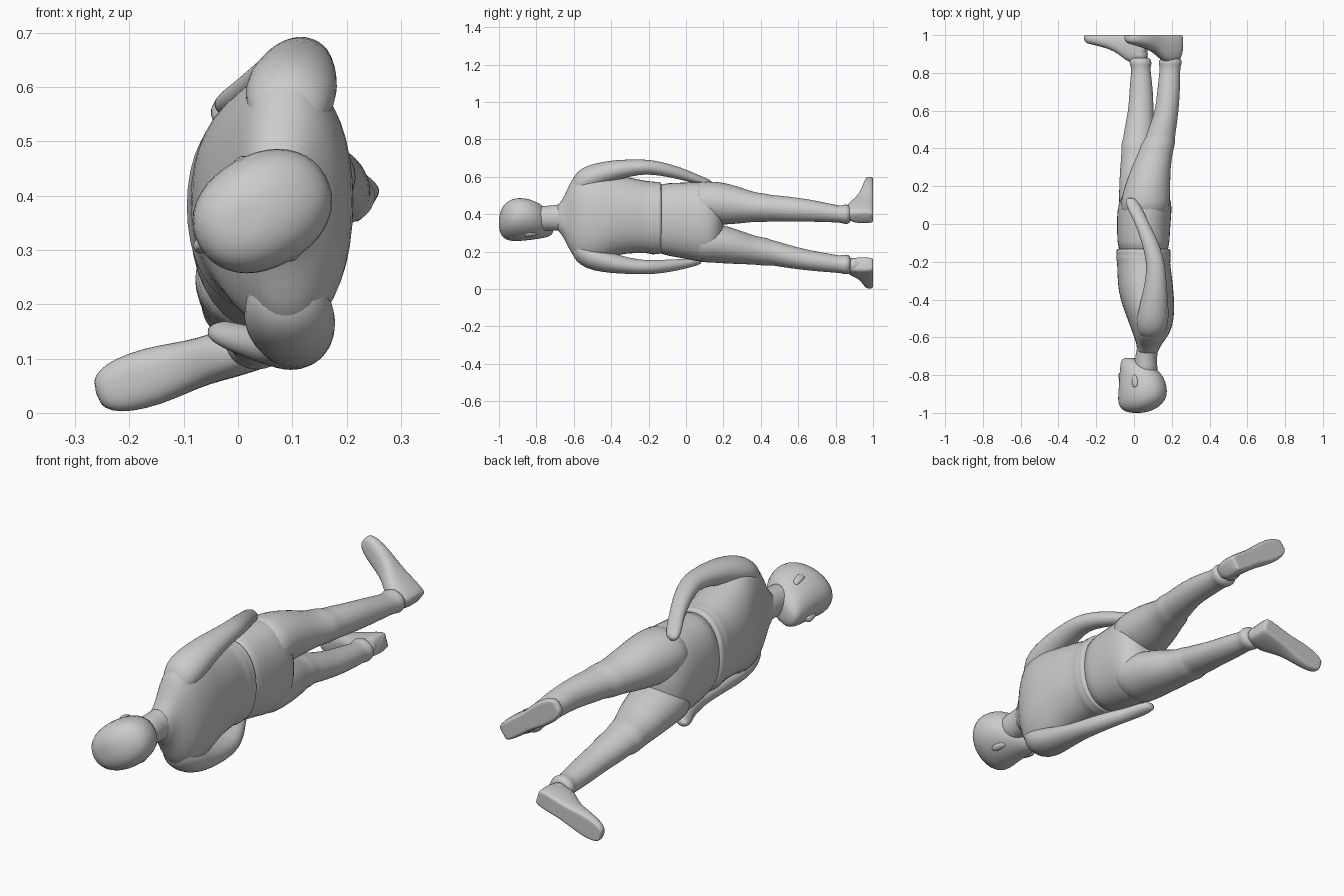
import bpy, bmesh, math
from mathutils import Vector

Y = Vector((0, 1, 0))
X = Vector((1, 0, 0))
Z = Vector((0, 0, 1))


def loft(name, rings, u=X, v=Z, power=2.0, floor=None, sides=20):
    """Skin a tube through rings of (centre, radius along u, radius along v)."""
    bm = bmesh.new()
    loops = []
    for c, ru, rv in rings:
        loop = []
        for i in range(sides):
            a = 2 * math.pi * i / sides
            ca, sa = math.cos(a), math.sin(a)
            p = (Vector(c) + u * ru * math.copysign(abs(ca) ** (2 / power), ca)
                 + v * rv * math.copysign(abs(sa) ** (2 / power), sa))
            if floor is not None:
                p.y = min(p.y, floor)
            loop.append(bm.verts.new(p))
        loops.append(loop)
    for a, b in zip(loops, loops[1:]):
        for i in range(sides):
            j = (i + 1) % sides
            bm.faces.new((a[i], a[j], b[j], b[i]))
    bm.faces.new(loops[0])
    bm.faces.new(loops[-1])
    bmesh.ops.recalc_face_normals(bm, faces=bm.faces)
    mesh = bpy.data.meshes.new(name)
    bm.to_mesh(mesh)
    bm.free()
    mesh.shade_smooth()
    ob = bpy.data.objects.new(name, mesh)
    bpy.context.collection.objects.link(ob)
    sub = ob.modifiers.new("smooth", 'SUBSURF')
    sub.levels = sub.render_levels = 1
    return ob


def body(name, rows, power=2.0):
    """Rows of (y, centre x, centre z, radius x, radius z)."""
    return loft(name, [((x, y, z), rx, rz) for y, x, z, rx, rz in rows], power=power)


# Shirt with broad shoulders and a loose, gathered hem
body("shirt", [
    (-.70, .068, .38, .052, .062), (-.665, .073, .382, .058, .085),
    (-.635, .08, .385, .068, .15), (-.605, .087, .387, .085, .215),
    (-.565, .092, .387, .105, .243), (-.50, .088, .387, .125, .25),
    (-.43, .076, .39, .14, .235), (-.36, .064, .395, .147, .212),
    (-.28, .057, .393, .147, .203), (-.20, .05, .384, .14, .193),
    (-.18, .05, .38, .149, .20), (-.16, .05, .38, .142, .194),
    (-.14, .05, .38, .148, .198), (-.125, .05, .38, .138, .19)], 2.2)

# Trouser waist and seat
body("trouser_seat", [
    (-.18, .05, .376, .13, .188), (-.09, .05, .373, .141, .197),
    (0, .051, .365, .143, .207), (.08, .056, .36, .147, .219),
    (.14, .062, .355, .134, .208), (.18, .062, .348, .10, .15),
    (.20, .062, .345, .05, .08)], 2.2)

# Trouser legs with a knee fold and cuffs
body("upper_leg", [
    (.03, .055, .465, .13, .11), (.12, .06, .463, .132, .115),
    (.2, .071, .457, .122, .116), (.3, .09, .447, .105, .096),
    (.38, .115, .437, .09, .076), (.425, .128, .435, .092, .079),
    (.45, .138, .433, .078, .07), (.49, .146, .431, .077, .071),
    (.6, .175, .425, .062, .064), (.7, .183, .416, .061, .057),
    (.8, .189, .403, .056, .047), (.83, .191, .40, .055, .046),
    (.85, .192, .40, .063, .055), (.885, .192, .40, .059, .05)])
body("lower_leg", [
    (.03, .055, .25, .13, .108), (.12, .05, .25, .132, .108),
    (.2, .045, .24, .125, .104), (.3, .035, .222, .11, .09),
    (.38, .024, .205, .09, .075), (.425, .02, .20, .092, .078),
    (.45, .023, .197, .08, .068), (.49, .026, .188, .081, .068),
    (.6, .037, .163, .067, .058), (.7, .038, .148, .064, .054),
    (.8, .037, .135, .053, .048), (.83, .036, .132, .051, .047),
    (.85, .035, .132, .061, .055), (.885, .033, .132, .056, .049)])


# Shoes: flat soles lie in the plane y = 1
def shoe(name, heel, toe):
    heel, toe = Vector((heel[0], 1, heel[1])), Vector((toe[0], 1, toe[1]))
    length = (toe - heel).length
    d = (toe - heel).normalized()
    side = d.cross(Y)
    rings = []
    for t, h, w in [(0, .10, .03), (.03, .135, .042), (.12, .15, .046),
                    (.27, .15, .046), (.40, .115, .044), (.52, .085, .048),
                    (.68, .066, .055), (.85, .052, .052), (.95, .045, .04),
                    (1, .032, .022)]:
        c = heel + d * length * t
        c.y = 1 - h * .4
        rings.append((c, h * .6, w))
    return loft(name, rings, Y, side, 2.5, floor=1.0)


shoe("upper_shoe", (.245, .378), (-.04, .58))
shoe("lower_shoe", (.068, .135), (-.262, .036))
for label, x, z in (("upper", .192, .40), ("lower", .032, .128)):
    body(label + "_ankle", [(.85, x, z, .047, .043), (.95, x - .004, z, .047, .042)])

# Arms blend out of the shoulders, hands rest at the pockets
body("upper_arm", [
    (-.61, .088, .53, .04, .05), (-.585, .092, .56, .07, .068),
    (-.53, .096, .587, .088, .075), (-.45, .104, .615, .08, .066),
    (-.36, .112, .64, .065, .053), (-.25, .118, .653, .051, .041),
    (-.18, .11, .652, .048, .039), (-.08, .08, .633, .044, .036),
    (.02, .035, .602, .037, .03), (.07, .01, .582, .04, .026),
    (.11, -.01, .57, .036, .024), (.14, -.02, .562, .022, .016)])
body("lower_arm", [
    (-.61, .085, .235, .04, .05), (-.585, .088, .21, .07, .066),
    (-.53, .094, .18, .088, .073), (-.45, .10, .152, .08, .062),
    (-.36, .106, .132, .065, .05), (-.25, .102, .117, .051, .039),
    (-.18, .088, .117, .048, .038), (-.09, .055, .124, .043, .034),
    (-.02, .015, .133, .037, .028), (.02, -.005, .14, .04, .025),
    (.06, -.025, .148, .034, .022), (.085, -.035, .152, .02, .015)])

# Neck and turned head: f points out of the face
f = Vector((-.87, 0, -.49)).normalized()
s = f.cross(Y)
mid = Vector((.042, 0, .37))


def at(y, forward=0.0, sideways=0.0):
    return mid + f * forward + s * sideways + Y * y


def head_part(name, rows, sides=20, power=2.0):
    """Rows of (y, forward, sideways, depth radius, width radius)."""
    return loft(name, [(at(y, o, w), d, r) for y, o, w, d, r in rows],
                f, s, power, sides=sides)


body("neck", [(-.82, .062, .375, .07, .07), (-.74, .062, .379, .06, .067),
              (-.68, .066, .382, .057, .068), (-.62, .08, .385, .06, .09)])
head_part("head", [
    (-.708, .078, 0, .026, .03), (-.722, .062, 0, .056, .054),
    (-.755, .026, 0, .097, .078), (-.81, .002, 0, .124, .095),
    (-.86, -.006, 0, .133, .105), (-.91, -.004, 0, .136, .108),
    (-.95, .008, 0, .124, .1), (-.98, .022, 0, .094, .08),
    (-.996, .03, 0, .055, .048), (-1.0, .032, 0, .025, .02)], power=2.15)

# Nose and ears
head_part("nose", [
    (-.86, .118, 0, .012, .01), (-.82, .124, 0, .017, .013),
    (-.795, .125, 0, .02, .018), (-.783, .115, 0, .015, .014)], 10)
for label, k in (("near", 1), ("far", -1)):
    head_part(label + "_ear", [
        (-.865, -.012, k * .1, .01, .006), (-.85, -.014, k * .1, .018, .01),
        (-.82, -.01, k * .095, .017, .01), (-.797, -.004, k * .088, .01, .007)], 10)
